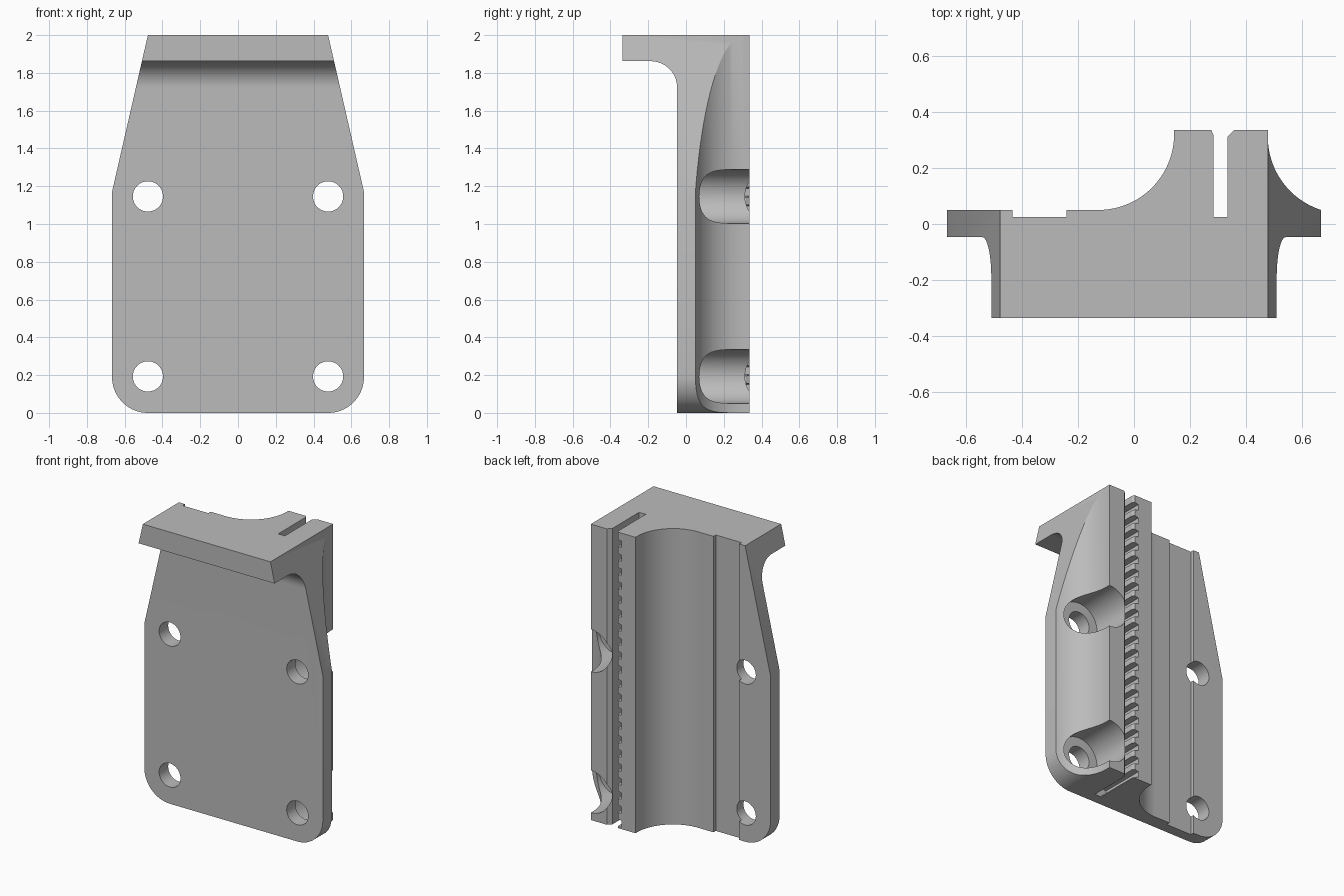
import bpy, bmesh
from math import sin, cos, radians
from mathutils import Vector

if "Cube" in bpy.data.objects:
    bpy.data.objects.remove(bpy.data.objects["Cube"])

grey = bpy.data.materials.new("plain grey")
grey.use_nodes = True
grey.diffuse_color = (0.5, 0.5, 0.5, 1)
grey.node_tree.nodes["Principled BSDF"].inputs["Base Color"].default_value = grey.diffuse_color


def arc(cx, cy, r, start, end, n=24):
    angles = [radians(start + (end - start) * i / n) for i in range(n + 1)]
    return [(cx + r * cos(a), cy + r * sin(a)) for a in angles]


def add_prism(bm, points, place, low, high):
    """Extrude a 2D outline from low to high along the axis chosen by place."""
    bottom = [bm.verts.new(place(u, v, low)) for u, v in points]
    top = [bm.verts.new(place(u, v, high)) for u, v in points]
    bm.faces.new(bottom)
    bm.faces.new(top)
    for i in range(len(points)):
        j = (i + 1) % len(points)
        bm.faces.new((bottom[i], bottom[j], top[j], top[i]))


def along_x(u, v, w): return Vector((w, u, v))
def along_y(u, v, w): return Vector((u, w, v))
def along_z(u, v, w): return Vector((u, v, w))


def make(name, prisms):
    bm = bmesh.new()
    for p in prisms:
        add_prism(bm, *p)
    bmesh.ops.recalc_face_normals(bm, faces=bm.faces)
    mesh = bpy.data.meshes.new(name)
    bm.to_mesh(mesh)
    bm.free()
    mesh.materials.append(grey)
    ob = bpy.data.objects.new(name, mesh)
    bpy.context.collection.objects.link(ob)
    return ob


def combine(target, tool, operation):
    mod = target.modifiers.new(tool.name, "BOOLEAN")
    mod.operation, mod.solver, mod.object = operation, "EXACT", tool
    bpy.context.view_layer.objects.active = target
    bpy.ops.object.modifier_apply(modifier=mod.name)
    bpy.data.objects.remove(tool)


# Front outline: tapered top, rounded lower corners
outline = [(-0.477, 2), (-0.667, 1.17)]
outline += arc(-0.477, 0.19, 0.19, 180, 270) + arc(0.477, 0.19, 0.19, 270, 360)
outline += [(0.667, 1.17), (0.477, 2)]
bracket = make("belt_bracket", [(outline, along_y, -0.5, 0.5)])

# Side profile: thin plate with a filleted top lip
side = [(0.335, -0.1), (0.335, 2.1), (-0.335, 2.1), (-0.335, 1.862)]
side += arc(-0.187, 1.722, 0.14, 90, 0) + [(-0.047, -0.1)]
combine(bracket, make("side_shape", [(side, along_x, -1, 1)]), "INTERSECT")

# Back profile: shallow channel, cove, belt slot and outer cove
back = [(-0.8, -0.5), (-0.8, 0.05), (-0.433, 0.05), (-0.433, 0.025), (-0.24, 0.025), (-0.24, 0.05)]
back += arc(-0.127, 0.32, 0.27, 270, 360)
back += [(0.143, 0.4), (0.275, 0.4), (0.275, 0.335), (0.283, 0.318), (0.283, 0.025),
         (0.333, 0.025), (0.333, 0.311), (0.357, 0.335), (0.357, 0.4), (0.477, 0.4)]
back += arc(0.75, 0.31, 0.273, 180, 264) + [(0.8, 0.038), (0.8, -0.5)]
combine(bracket, make("back_shape", [(back, along_z, -0.2, 2.2)]), "INTERSECT")

# Screw holes, with counterbores on the clamp side
holes, bores = [], []
for z in (0.193, 1.146):
    for x in (-0.477, 0.477):
        holes.append((arc(x, z, 0.08, 0, 352.5, 47), along_y, -0.6, 0.6))
    bores.append((arc(0.477, z, 0.143, 0, 354, 59), along_y, 0.045, 0.6))
combine(bracket, make("counterbores", bores), "DIFFERENCE")
combine(bracket, make("screw_holes", holes), "DIFFERENCE")

# Belt tooth notches in the slot wall
notches = []
for i in range(21):
    z = 0.035 + i * 0.0945
    notch = [(0.3, z - 0.028), (0.3, z + 0.028), (0.283, z + 0.028), (0.246, z + 0.02),
             (0.246, z - 0.02), (0.283, z - 0.028)]
    notches.append((notch, along_y, 0.025, 0.6))
combine(bracket, make("tooth_notches", notches), "DIFFERENCE")

# Smooth shading on curved walls, sharp edges kept
bpy.ops.object.select_all(action="DESELECT")
bracket.select_set(True)
bpy.context.view_layer.objects.active = bracket
bpy.ops.object.shade_smooth_by_angle(angle=radians(20))
